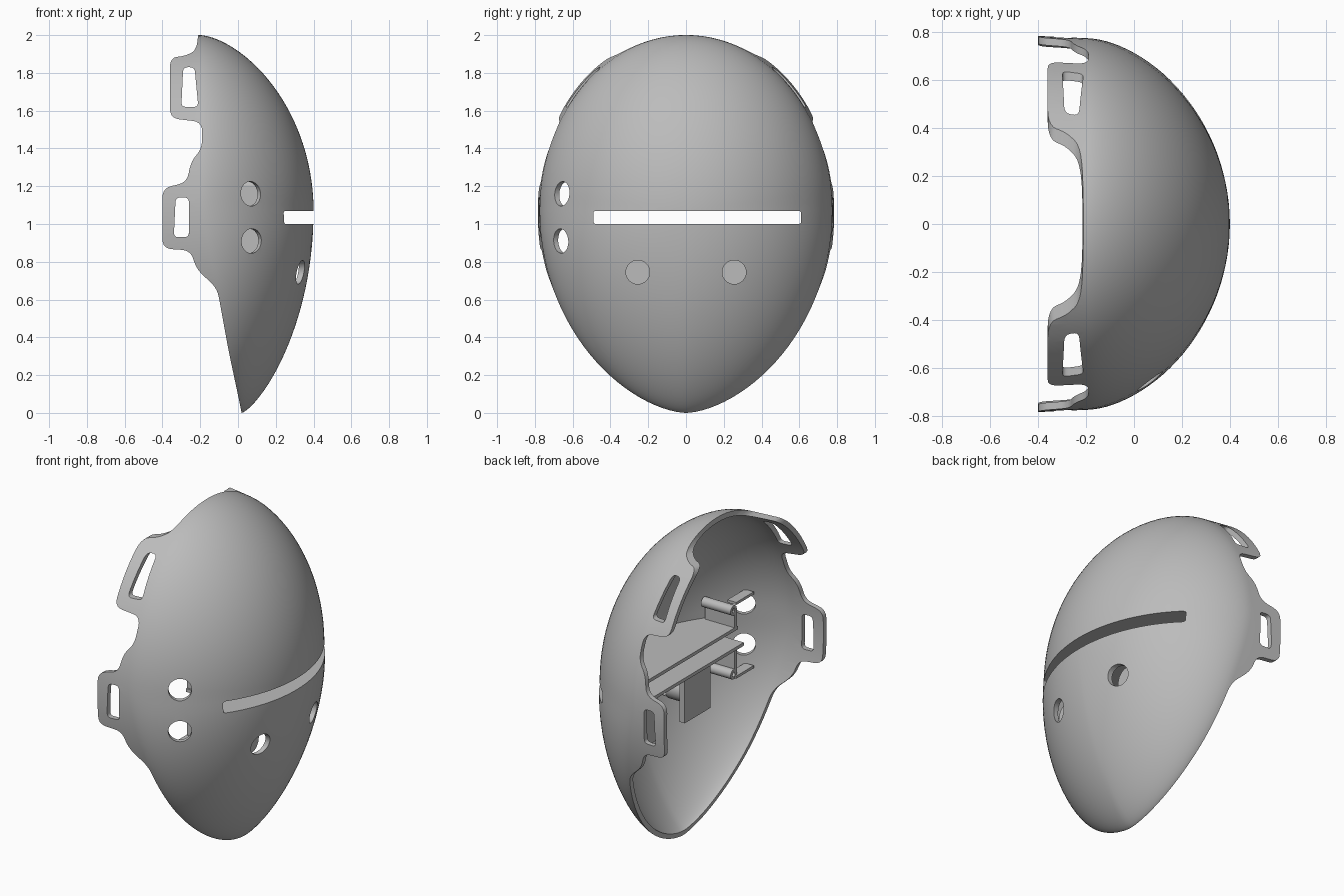
import bpy, bmesh, math
from mathutils import Vector, Matrix

if "Cube" in bpy.data.objects:
    bpy.data.objects.remove(bpy.data.objects["Cube"])

grey = bpy.data.materials.new("matte grey")
grey.use_nodes = True
COLOR = (0.5, 0.5, 0.5, 1)
grey.diffuse_color = COLOR
grey.node_tree.nodes["Principled BSDF"].inputs["Base Color"].default_value = COLOR

MID, HALF_W, FRONT = 1.07, 0.775, 0.4


def make(name, bm):
    bmesh.ops.recalc_face_normals(bm, faces=bm.faces)
    mesh = bpy.data.meshes.new(name)
    bm.to_mesh(mesh)
    bm.free()
    mesh.materials.append(grey)
    ob = bpy.data.objects.new(name, mesh)
    bpy.context.collection.objects.link(ob)
    return ob


def activate(ob):
    bpy.context.view_layer.update()
    bpy.ops.object.select_all(action='DESELECT')
    ob.select_set(True)
    bpy.context.view_layer.objects.active = ob


def smooth(ob):
    activate(ob)
    bpy.ops.object.shade_smooth_by_angle(angle=math.radians(35))


def box(name, lo, hi):
    bm = bmesh.new()
    lo, hi = Vector(lo), Vector(hi)
    bmesh.ops.create_cube(bm, size=1, matrix=Matrix.Translation((lo + hi) / 2)
                          @ Matrix.Diagonal((*(hi - lo), 1)))
    return make(name, bm)


def rod(name, centre, axis, radius, length):
    bm = bmesh.new()
    turn = Vector(axis).to_track_quat('Z', 'Y').to_matrix().to_4x4()
    bmesh.ops.create_cone(bm, cap_ends=True, segments=32, radius1=radius, radius2=radius,
                          depth=length, matrix=Matrix.Translation(centre) @ turn)
    return make(name, bm)


def rounded(points, corner):
    """Replace each corner of an outline by a short curve."""
    pts = [Vector(p) for p in points]
    result = []
    for i, p in enumerate(pts):
        ends = []
        for q in (pts[i - 1], pts[(i + 1) % len(pts)]):
            d = q - p
            ends.append(p + d.normalized() * min(corner, 0.45 * d.length))
        for step in range(6):
            f = step / 5
            result.append(ends[0] * (1 - f) ** 2 + p * 2 * f * (1 - f) + ends[1] * f * f)
    return result


def prism(name, points, push):
    """Closed solid between an outline and its shifted copy."""
    bm = bmesh.new()
    push = Vector(push)
    near = [bm.verts.new(p) for p in points]
    far = [bm.verts.new(Vector(p) + push) for p in points]
    bm.faces.new(near)
    bm.faces.new(far[::-1])
    for i in range(len(near)):
        bm.faces.new((near[i - 1], far[i - 1], far[i], near[i]))
    return make(name, bm)


def side_prism(name, outline, corner):
    return prism(name, rounded([(x, -1, z) for x, z in outline], corner), (0, 2, 0))


def cut(ob, tool, operation='DIFFERENCE'):
    tool.hide_render = True
    activate(ob)
    mod = ob.modifiers.new("cut", 'BOOLEAN')
    mod.operation, mod.solver, mod.object = operation, 'EXACT', tool
    bpy.ops.object.modifier_apply(modifier=mod.name)
    bpy.data.objects.remove(tool)


# Domed face form, extended straight back for the rim and strap tabs
def dome_point(t, s, back, inset):
    c, sn = math.cos(t), math.sin(t)
    half = HALF_W - inset
    if sn >= 0:
        y, z, k = half * c, (2 - MID - inset) * sn, 1.22 + 0.03 * sn * sn
    else:
        y = math.copysign(half * abs(c) ** 1.2, c)
        z, k = (MID - inset) * sn, 1.22 + 0.28 * sn * sn
    rim = max(-0.2, 0.02 - 0.2 * (z + MID))
    flare = 0.06 + 0.08 * math.sin(2 * t) ** 2
    r = math.cos(s) * (1 + flare * back)
    return (rim + (FRONT - inset - rim) * math.sin(s) ** k - back, y * r, MID + z * r)


def dome(name, inset, length):
    seg, rings = 112, 28
    bm = bmesh.new()
    steps = [(0, length * f) for f in (1, 0.6, 0.3, 0.15)]
    steps += [(math.pi / 2 * i / rings, 0) for i in range(rings)]
    rows = [[bm.verts.new(dome_point(2 * math.pi * j / seg, s, back, inset))
             for j in range(seg)] for s, back in steps]
    apex = bm.verts.new((FRONT - inset, 0, MID))
    bm.faces.new(rows[0])
    for j in range(seg):
        n = (j + 1) % seg
        for a, b in zip(rows, rows[1:]):
            bm.faces.new((a[j], a[n], b[n], b[j]))
        bm.faces.new((rows[-1][j], rows[-1][n], apex))
    return make(name, bm)


shell = dome("mask_shell", 0, 0.5)

# Rear rim with upper and side strap tabs, then the hollow inside
rim_outline = [(0.6, -0.1), (0.6, 2.1), (-0.2, 2.1), (-0.22, 1.92), (-0.28, 1.89),
               (-0.36, 1.88), (-0.36, 1.56), (-0.19, 1.54), (-0.19, 1.4), (-0.25, 1.33),
               (-0.27, 1.22), (-0.4, 1.19), (-0.4, 0.87), (-0.25, 0.86),
               (-0.22, 0.76), (-0.11, 0.66), (-0.05, 0.33), (0.02, 0), (0.03, -0.1)]
cut(shell, side_prism("rim_cutter", rim_outline, 0.05), 'INTERSECT')
cut(shell, dome("hollow_cutter", 0.03, 0.7))
for slot in ([(-0.29, 1.83), (-0.23, 1.83), (-0.21, 1.62), (-0.3, 1.62)],
             [(-0.33, 1.14), (-0.26, 1.14), (-0.26, 0.93), (-0.34, 0.93)]):
    cut(shell, side_prism("strap_slot_cutter", slot, 0.025))

# Viewing slit, two front recesses and two side vents
slit = [(0.05, -0.49, 1.0), (0.05, 0.61, 1.0), (0.05, 0.61, 1.07), (0.05, -0.49, 1.07)]
cut(shell, prism("slit_cutter", rounded(slit, 0.015), (0.5, 0, 0)))
for side in (-1, 1):
    cut(shell, rod("recess_cutter", (0.35, side * 0.255, 0.745), (1, 0, 0), 0.063, 0.3))
for z in (0.91, 1.16):
    cut(shell, rod("vent_cutter", (0.06, -0.645, z), (0.55, -0.83, 0), 0.065, 0.2))
smooth(shell)


# Shelves above and below the slit, following the inside of the shell
def shelf(name, back, z):
    pts = [(back, -0.5, z)]
    for i in range(25):
        y = -0.5 + 1.12 * i / 24
        x = -0.215 + 0.6 * math.sqrt(1 - (y / 0.76) ** 2) ** 1.18
        pts.append((x, y, z))
    pts.append((back, 0.62, z))
    prism(name, pts, (0, 0, 0.02))


shelf("upper_shelf", 0.0, 1.07)
shelf("lower_shelf", -0.04, 0.98)

# Backing plates and plugs behind the front recesses
for side, label in ((-1, "right"), (1, "left")):
    y = side * 0.255
    box(label + "_backing_plate", (0.1, y - 0.125, 0.61), (0.135, y + 0.125, 0.87))
    smooth(rod(label + "_plug", (0.2, y, 0.745), (1, 0, 0), 0.07, 0.14))

# Posts, webs and small retaining clips beside the vents
for label, z, low, high in (("upper", 1.2, 1.08, 1.2), ("lower", 0.81, 0.81, 0.99)):
    post = rod(label + "_post", (0.1, -0.46, z), (1, 0, 0), 0.03, 0.2)
    cut(post, rod("bore_cutter", (0, -0.46, z), (1, 0, 0), 0.014, 0.1))
    smooth(post)
    box(label + "_web", (0.0, -0.49, low), (0.2, -0.47, high))
    side_z = z + (0.04 if label == "upper" else -0.02)
    box(label + "_clip", (-0.01, -0.64, side_z - 0.008), (0.05, -0.47, side_z + 0.008))
